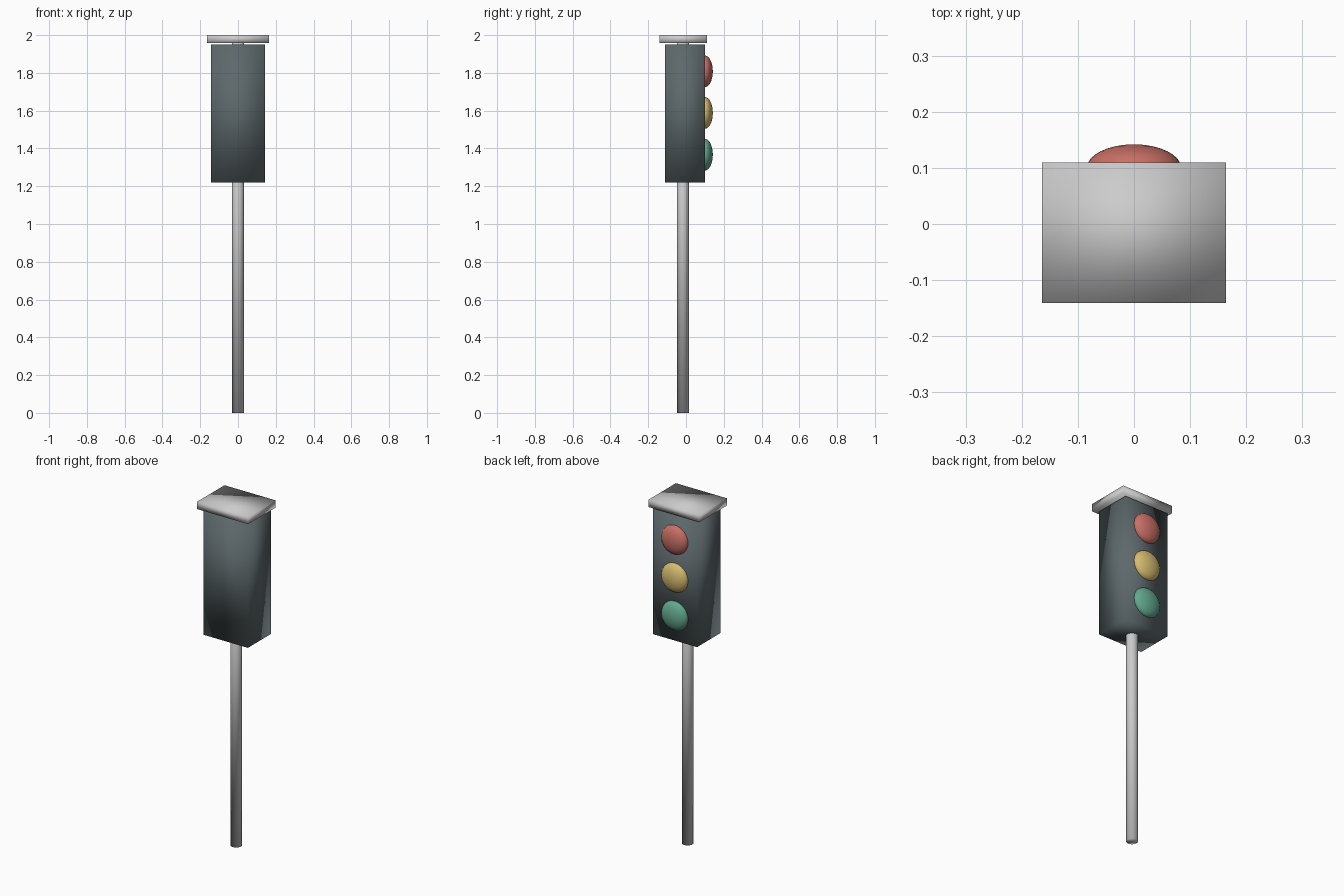
import bpy
from math import pi

if "Cube" in bpy.data.objects:
    bpy.data.objects.remove(bpy.data.objects["Cube"])

AXIS_Y = -0.016  # pole and cap centre line


def colour(obj, name, rgb):
    mat = bpy.data.materials.new(name)
    mat.diffuse_color = (*rgb, 1)
    mat.use_nodes = True
    mat.node_tree.nodes["Principled BSDF"].inputs["Base Color"].default_value = mat.diffuse_color
    obj.data.materials.append(mat)


def finish(name):
    obj = bpy.context.object
    obj.name = name
    bpy.ops.object.transform_apply(location=False, rotation=True, scale=True)
    bpy.ops.object.shade_smooth()
    return obj


def box(name, x, y, z):
    lo, hi = zip(x, y, z)
    bpy.ops.mesh.primitive_cube_add(size=1, location=[(a + b) / 2 for a, b in zip(lo, hi)])
    bpy.context.object.scale = [b - a for a, b in zip(lo, hi)]
    return finish(name)


# Pole running through the housing up to the cap
bpy.ops.mesh.primitive_cylinder_add(vertices=32, radius=0.031, depth=1.97,
                                    location=(0, AXIS_Y, 0.985))
finish("pole")

# Signal housing and overhanging cap
housing = box("housing", (-0.142, 0.142), (-0.112, 0.101), (1.221, 1.95))
colour(housing, "dark_slate", (0.11, 0.14, 0.15))
box("cap", (-0.164, 0.164), (-0.141, 0.11), (1.957, 2.0))

# Three domed lenses: flattened spheres set into the housing face
lenses = [("red", 1.808, (0.58, 0.16, 0.13)),
          ("amber", 1.588, (0.67, 0.50, 0.16)),
          ("green", 1.367, (0.12, 0.39, 0.27))]
for name, z, rgb in lenses:
    bpy.ops.mesh.primitive_uv_sphere_add(segments=32, ring_count=16, radius=1,
                                         location=(0, 0.1, z), rotation=(pi / 2, 0, 0))
    bpy.context.object.scale = (0.084, 0.084, 0.042)
    colour(finish(name + "_lens"), name + "_glass", rgb)
